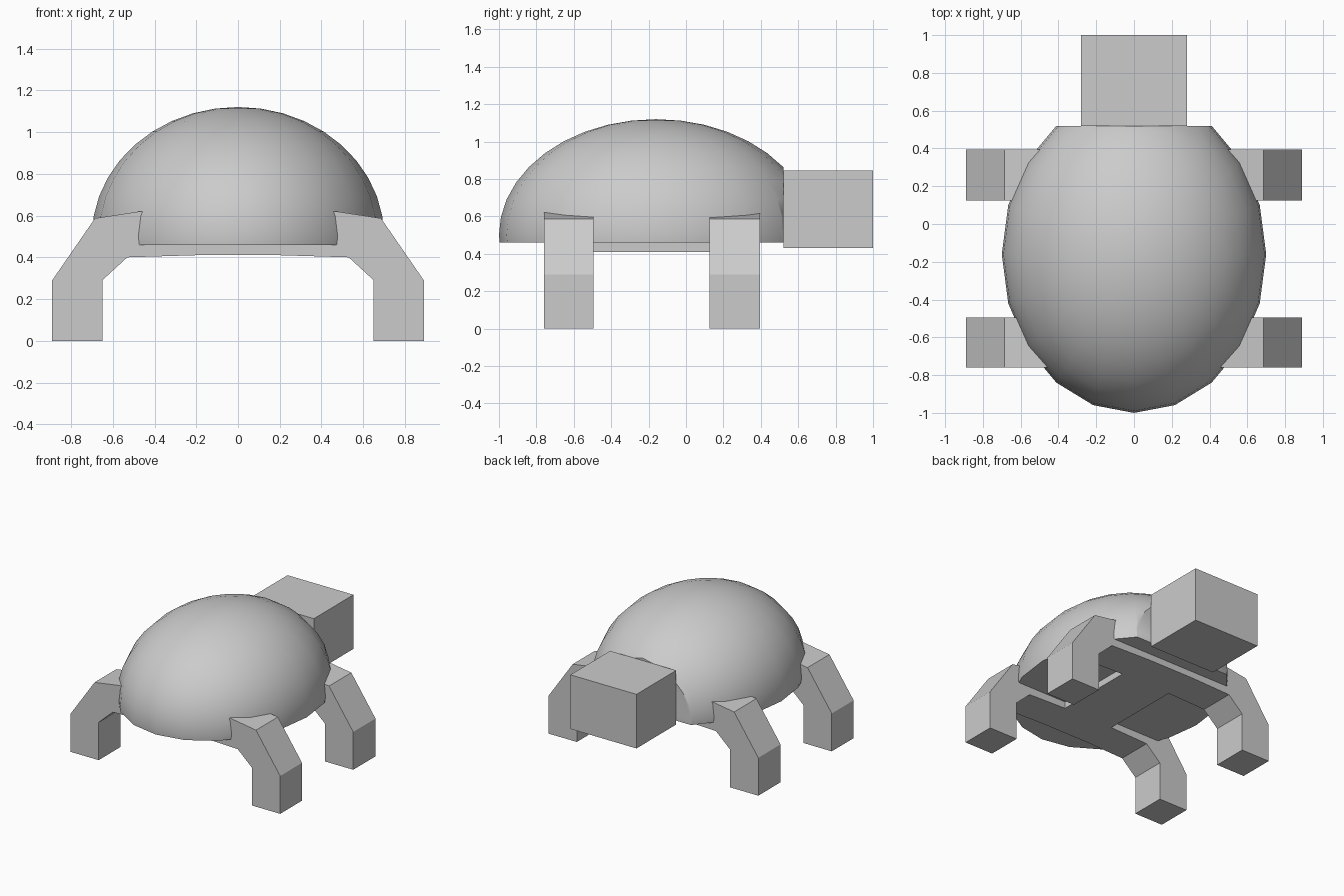
import bpy, bmesh
from mathutils import Vector, Matrix

if "Cube" in bpy.data.objects:
    bpy.data.objects.remove(bpy.data.objects["Cube"])


def finish(name, bm, smooth=False):
    bmesh.ops.recalc_face_normals(bm, faces=bm.faces[:])
    mesh = bpy.data.meshes.new(name)
    bm.to_mesh(mesh)
    bm.free()
    obj = bpy.data.objects.new(name, mesh)
    bpy.context.collection.objects.link(obj)
    if smooth:
        bpy.ops.object.select_all(action='DESELECT')
        bpy.context.view_layer.objects.active = obj
        obj.select_set(True)
        bpy.ops.object.shade_smooth_by_angle(angle=0.6)
    return obj


def box(name, lo, hi):
    lo, hi = Vector(lo), Vector(hi)
    bm = bmesh.new()
    bmesh.ops.create_cube(bm, size=1, matrix=Matrix.Translation((lo + hi) / 2)
                          @ Matrix.Diagonal((hi - lo).to_4d()))
    return finish(name, bm)


def slice_off(bm, co, no):
    cut = bmesh.ops.bisect_plane(bm, geom=bm.verts[:] + bm.edges[:] + bm.faces[:],
                                 plane_co=co, plane_no=no, clear_outer=True)
    edges = [e for e in cut['geom_cut'] if isinstance(e, bmesh.types.BMEdge)]
    bmesh.ops.contextual_create(bm, geom=edges)


# Domed shell, cut flat underneath and behind the neck
bm = bmesh.new()
bmesh.ops.create_uvsphere(bm, u_segments=20, v_segments=20, radius=1,
                          matrix=Matrix.Translation((0, -0.16, 0.50))
                          @ Matrix.Diagonal((0.70, 0.84, 0.62, 1)))
slice_off(bm, (0, 0, 0.46), (0, 0, -1))
slice_off(bm, (0, 0.52, 0), (0, 1, 0))
finish("shell", bm, smooth=True)

# Square head
box("head", (-0.28, 0.52, 0.43), (0.28, 1.0, 0.845))

# Bent leg pairs: half profile mirrored across x, extruded along y
half = [(0.20, 0.41), (0.53, 0.40), (0.65, 0.29), (0.65, 0.0), (0.89, 0.0),
        (0.89, 0.29), (0.685, 0.587), (0.47, 0.62)]
profile = half + [(-x, z) for x, z in reversed(half)]
for name, y0, y1 in (("front_legs", -0.76, -0.495), ("back_legs", 0.125, 0.395)):
    bm = bmesh.new()
    face = bm.faces.new([bm.verts.new((x, y0, z)) for x, z in profile])
    ext = bmesh.ops.extrude_face_region(bm, geom=[face])
    moved = [v for v in ext['geom'] if isinstance(v, bmesh.types.BMVert)]
    bmesh.ops.translate(bm, verts=moved, vec=(0, y1 - y0, 0))
    if face.is_valid is False or len(bm.faces) < len(profile) + 2:
        bm.faces.new([v for v in bm.verts if v not in moved])
    finish(name, bm)

# Belly plate joining the leg pairs
box("belly", (-0.21, -0.495, 0.41), (0.21, 0.125, 0.62))
